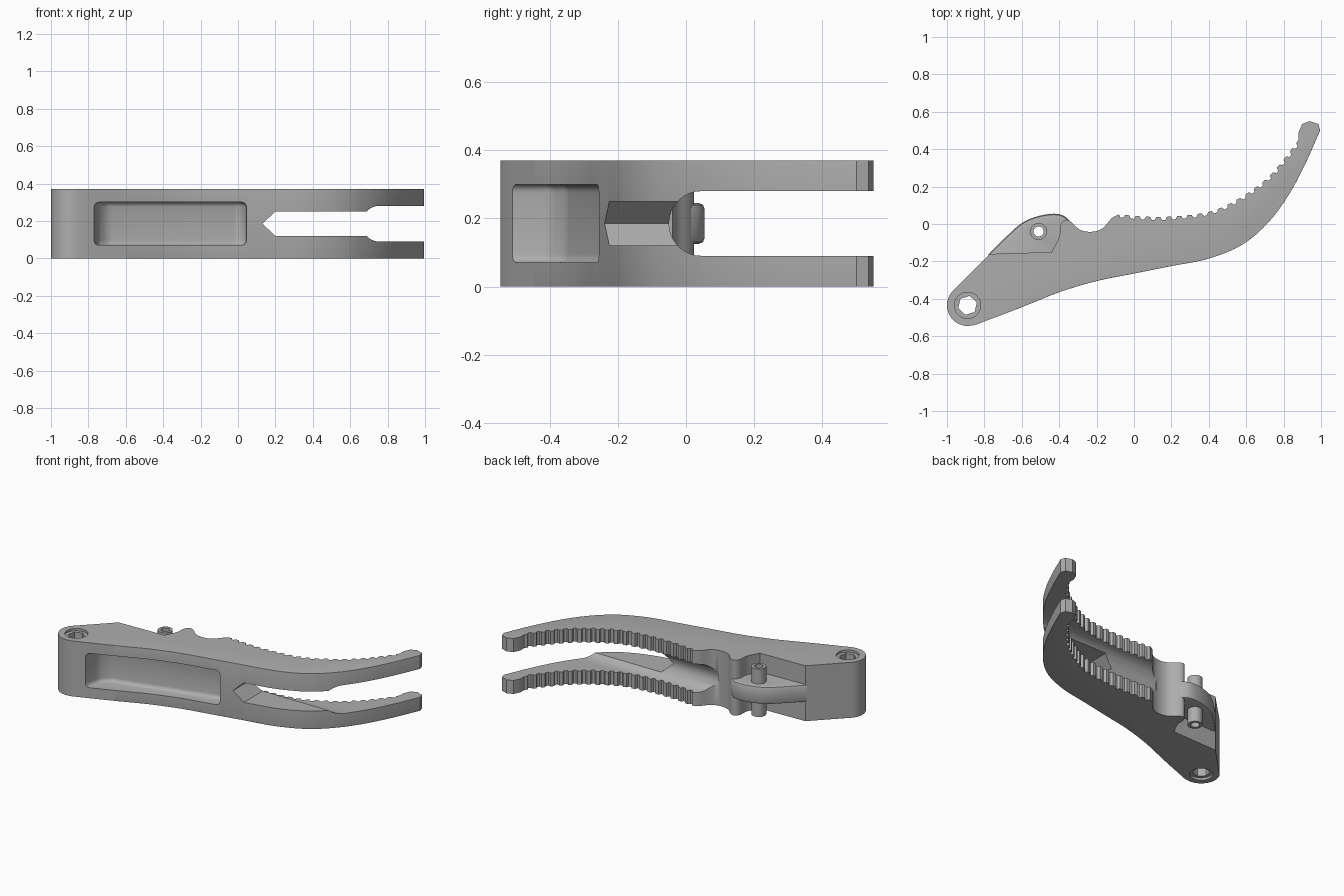
import bpy, bmesh, math
from mathutils import Vector

if "Cube" in bpy.data.objects:
    bpy.data.objects.remove(bpy.data.objects["Cube"])

grey = bpy.data.materials.new("plain_grey")
grey.use_nodes = True
colour = (0.42, 0.42, 0.42, 1)
grey.diffuse_color = colour
grey.node_tree.nodes["Principled BSDF"].inputs["Base Color"].default_value = colour

H = 0.37
MID = H / 2


def smooth_path(points, steps):
    """Catmull-Rom curve through the points."""
    p = [Vector(q) for q in points]
    p = [2 * p[0] - p[1]] + p + [2 * p[-1] - p[-2]]
    out = []
    for a, b, c, d in zip(p, p[1:], p[2:], p[3:]):
        for i in range(steps):
            t = i / steps
            out.append(0.5 * (2 * b + (c - a) * t + (2 * a - 5 * b + 4 * c - d) * t * t
                              + (3 * b - a - 3 * c + d) * t ** 3))
    return out + [p[-2]]


def prism(name, points, low, high, axis="z", bevel=0, select=None, segments=4):
    """Extrude an outline along an axis; bevel the edges passing select."""
    place = {"z": lambda u, v, w: (u, v, w),
             "y": lambda u, v, w: (u, w, v),
             "x": lambda u, v, w: (w, u, v)}[axis]
    bm = bmesh.new()
    face = bm.faces.new([bm.verts.new(place(q[0], q[1], low)) for q in points])
    top = bmesh.ops.extrude_face_region(bm, geom=[face])["geom"]
    shift = Vector(place(0, 0, high - low))
    bmesh.ops.translate(bm, vec=shift, verts=[v for v in top if isinstance(v, bmesh.types.BMVert)])
    bmesh.ops.recalc_face_normals(bm, faces=bm.faces[:])
    if bevel:
        edges = [e for e in bm.edges if not select or select(e)]
        bmesh.ops.bevel(bm, geom=edges, offset=bevel, segments=segments, profile=0.5,
                        affect="EDGES", clamp_overlap=True)
    mesh = bpy.data.meshes.new(name)
    bm.to_mesh(mesh)
    bm.free()
    mesh.materials.append(grey)
    obj = bpy.data.objects.new(name, mesh)
    bpy.context.collection.objects.link(obj)
    return obj


def circle(x, y, r, n=32, start=0.0, sweep=math.tau):
    return [(x + r * math.cos(start + sweep * i / n), y + r * math.sin(start + sweep * i / n))
            for i in range(n)]


def cut(target, cutter):
    mod = target.modifiers.new(cutter.name, "BOOLEAN")
    mod.operation = "DIFFERENCE"
    mod.solver = "EXACT"
    mod.object = cutter
    cutter.hide_render = True
    cutter.hide_set(True)


def finish(obj):
    """Apply the cuts and smooth the shallow edges."""
    graph = bpy.context.evaluated_depsgraph_get()
    mesh = bpy.data.meshes.new_from_object(obj.evaluated_get(graph))
    obj.modifiers.clear()
    obj.data = mesh
    bpy.ops.object.select_all(action="DESELECT")
    obj.select_set(True)
    bpy.context.view_layer.objects.active = obj
    bpy.ops.object.shade_smooth_by_angle(angle=math.radians(32))


# Outer curve of the lever, from the pivot to the tip
front = smooth_path([(-0.85, -0.54), (-0.6, -0.445), (-0.4, -0.365), (-0.2, -0.305), (0, -0.265),
                     (0.2, -0.225), (0.4, -0.185), (0.58, -0.11), (0.72, 0.01), (0.83, 0.16),
                     (0.92, 0.33), (0.995, 0.5)], 4)
tip = [(0.985, 0.535), (0.94, 0.55), (0.9, 0.535), (0.88, 0.49)]

# Toothed inner curve: evenly spaced notches along a smooth path
inner = smooth_path([(0.88, 0.45), (0.8, 0.345), (0.7, 0.235), (0.55, 0.13), (0.4, 0.065),
                     (0.2, 0.04), (0.05, 0.04), (-0.08, 0.052)], 12)
lengths = [0]
for a, b in zip(inner, inner[1:]):
    lengths.append(lengths[-1] + (b - a).length)


def along(s):
    i = max(k for k in range(len(inner) - 1) if lengths[k] <= s)
    a, b = inner[i], inner[i + 1]
    d = (b - a).normalized()
    return a + d * (s - lengths[i]), Vector((-d.y, d.x))


teeth = []
COUNT = 20
for n in range(COUNT):
    for phase, depth in ((0, 0), (0.4, 0), (0.55, 0.016), (0.85, 0.016)):
        point, inward = along((n + phase) * lengths[-1] / COUNT)
        teeth.append(point + inward * depth)

# Saddle, ridge, recess behind the tab, and the rounded pivot end
saddle = smooth_path([(-0.08, 0.052), (-0.12, 0.03), (-0.17, -0.025), (-0.23, -0.042),
                      (-0.29, -0.03), (-0.335, 0.01), (-0.37, 0.022), (-0.395, -0.01),
                      (-0.4, -0.07), (-0.44, -0.15)], 4)
pivot = circle(-0.89, -0.435, 0.11, 18, math.radians(138), math.radians(150))
outline = front + tip + teeth + saddle + [(-0.77, -0.16)] + pivot


# Only the outer curve gets rounded rims
def on_outer_curve(edge):
    if abs(edge.verts[0].co.z - edge.verts[1].co.z) > 0.01:
        return False
    return all(any((v.co.xy - q).length < 1e-4 for q in front[4:]) for v in edge.verts)


body = prism("lever_body", outline, 0, H, bevel=0.03, select=on_outer_curve)

# Long pocket in the outer face
pocket = prism("pocket_cutter", [(-0.79, -0.62), (0.06, -0.4), (0.04, -0.2), (0, -0.17),
                                 (-0.7, -0.35), (-0.75, -0.4)], 0.07, 0.30, bevel=0.03)
cut(body, pocket)

# Fork slot with a pointed root, and the round-bottomed trough above it
slot = [(0.13, MID), (0.2, 0.12), (1.2, 0.12), (1.2, 0.25), (0.2, 0.25)]
cut(body, prism("slot_cutter", slot, -0.6, 0.8, "y"))
trough = [(0.8, 0.28), (0.8, 0.09)] + circle(0.045, MID, 0.095, 16, 1.5 * math.pi, -math.pi)
trough += [(0.045, 0.28)]
cut(body, prism("trough_cutter", trough, -0.21, 1.2, "x"))

# Six-sided pivot hole with a shallow round seat at each end
cut(body, prism("hex_cutter", circle(-0.89, -0.435, 0.052, 6, 0.3), -0.1, 0.5))
for name, low, high in (("lower", -0.1, 0.015), ("upper", H - 0.015, 0.5)):
    cut(body, prism(name + "_seat_cutter", circle(-0.89, -0.435, 0.07), low, high))
finish(body)

# Rounded tab on the back with a hollow cross pin
tab_outline = smooth_path([(-0.78, -0.165), (-0.68, -0.065), (-0.6, 0.005), (-0.52, 0.04),
                           (-0.43, 0.055), (-0.37, 0.04), (-0.32, -0.01)], 4)
tab_outline += [(-0.33, -0.18), (-0.7, -0.2)]
tab = prism("pin_tab", tab_outline, 0.125, 0.245, bevel=0.018, segments=2,
            select=lambda e: abs(e.verts[0].co.z - e.verts[1].co.z) < 0.01
            and max(v.co.y for v in e.verts) > -0.15)
bore = prism("bore_cutter", circle(-0.51, -0.04, 0.027, 24), -0.1, 0.5)
pin = prism("cross_pin", circle(-0.51, -0.04, 0.045), 0.025, 0.345)
for part in (tab, pin):
    cut(part, bore)
    finish(part)
